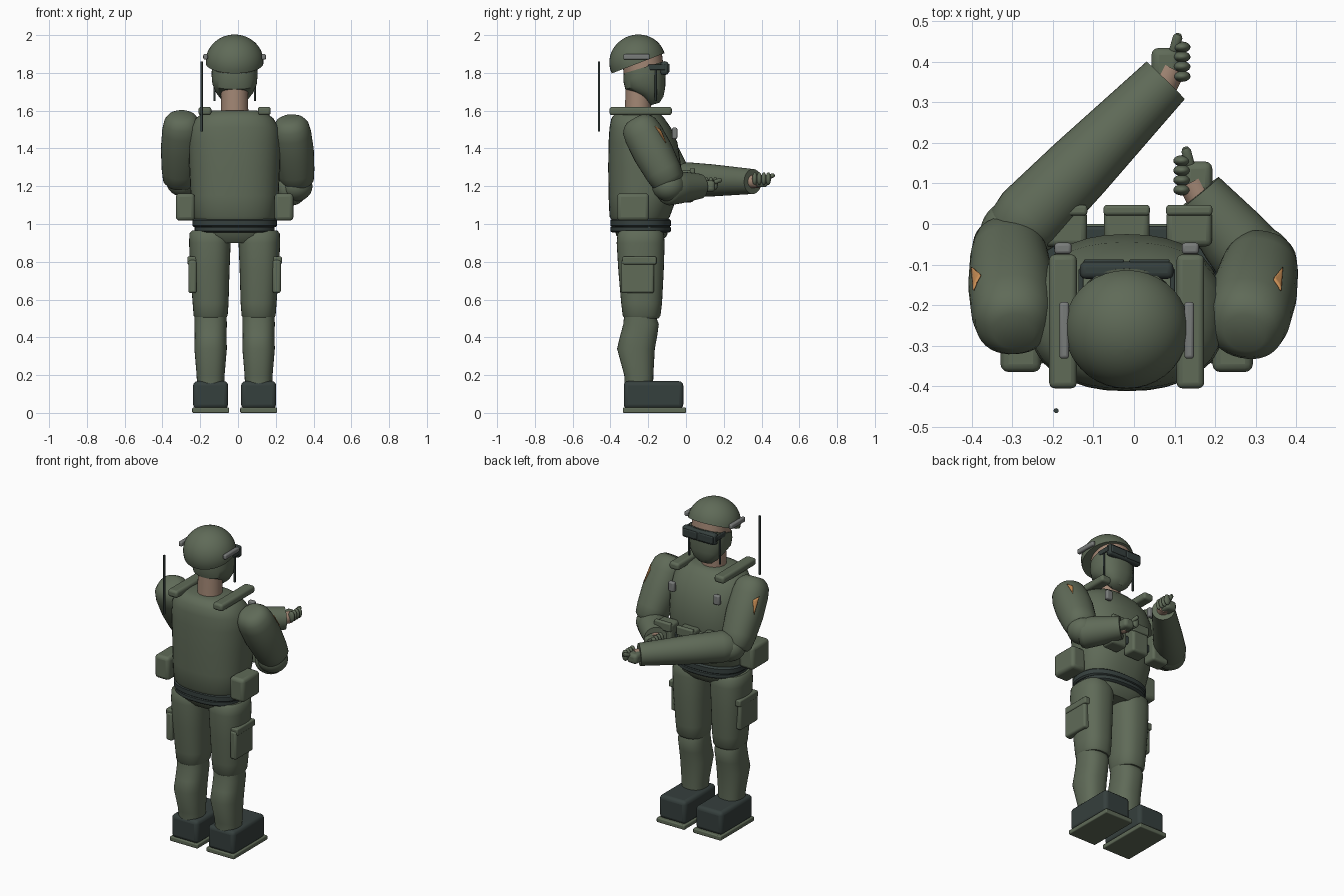
import bpy, math
from mathutils import Vector, Matrix

cube = bpy.data.objects.get("Cube")
if cube:
    bpy.data.objects.remove(cube)


def material(name, rgb):
    m = bpy.data.materials.new(name)
    m.use_nodes = True
    m.diffuse_color = (*rgb, 1)
    m.node_tree.nodes["Principled BSDF"].inputs["Base Color"].default_value = (*rgb, 1)
    return m


GREEN = material("olive green", (0.115, 0.145, 0.097))
DARK = material("dark slate", (0.036, 0.05, 0.047))
SKIN = material("skin", (0.36, 0.24, 0.175))
GREY = material("grey", (0.19, 0.2, 0.195))
ORANGE = material("orange", (0.58, 0.27, 0.09))
CX = -0.018          # symmetry plane of the body
SIDES = (("left", 1), ("right", -1))


def make(name, verts, faces, mat, matrix=None, angle=40):
    mesh = bpy.data.meshes.new(name)
    mesh.from_pydata(verts, [], faces)
    mesh.materials.append(mat)
    obj = bpy.data.objects.new(name, mesh)
    bpy.context.collection.objects.link(obj)
    if matrix:
        obj.matrix_world = matrix
    for o in bpy.context.selected_objects:
        o.select_set(False)
    obj.select_set(True)
    bpy.context.view_layer.objects.active = obj
    bpy.ops.object.shade_smooth_by_angle(angle=math.radians(angle))
    return obj


def loft(name, rings, mat, power=2.0, shear=0.0, matrix=None, n=36):
    """Rings are (height, centre x, centre y, radius x, radius y)."""
    verts = []
    for z, cx, cy, rx, ry in rings:
        for i in range(n):
            a = math.tau * i / n
            c, s = math.cos(a), math.sin(a)
            x = rx * math.copysign(abs(c) ** (2 / power), c)
            y = ry * math.copysign(abs(s) ** (2 / power), s)
            verts.append((cx + x, cy + y, z + shear * y))
    faces = [(k * n + i, k * n + (i + 1) % n, (k + 1) * n + (i + 1) % n, (k + 1) * n + i)
             for k in range(len(rings) - 1) for i in range(n)]
    last = (len(rings) - 1) * n
    faces += [tuple(reversed(range(n))), tuple(range(last, last + n))]
    return make(name, verts, faces, mat, matrix)


def limb(name, start, end, profile, mat, power=2.0):
    """Round tube; the profile holds (fraction along, radius)."""
    start, end = Vector(start), Vector(end)
    axis = end - start
    matrix = Matrix.Translation(start) @ axis.to_track_quat("Z", "Y").to_matrix().to_4x4()
    rings = [(t * axis.length, 0, 0, r, r) for t, r in profile]
    return loft(name, rings, mat, power, matrix=matrix)


def box(name, centre, size, mat, bevel=0.012, tilt=0.0):
    x, y, z = (s / 2 for s in size)
    verts = [(i * x, j * y, k * z) for k in (-1, 1) for j in (-1, 1) for i in (-1, 1)]
    faces = [(0, 2, 3, 1), (4, 5, 7, 6), (0, 1, 5, 4), (2, 6, 7, 3), (0, 4, 6, 2), (1, 3, 7, 5)]
    matrix = Matrix.Translation(centre) @ Matrix.Rotation(tilt, 4, "X")
    obj = make(name, verts, faces, mat, matrix)
    mod = obj.modifiers.new("rounded edges", "BEVEL")
    mod.width, mod.segments = min(bevel, min(size) * 0.45), 3
    return obj


def blob(name, centre, radii, mat, tilt=0.0, start=-90):
    """Ellipsoid, or a dome when it starts at latitude zero."""
    rings = []
    for k in range(13):
        a = math.radians(start + (89.5 - start) * k / 12)
        r = max(math.cos(a), 0.01)
        rings.append((radii[2] * math.sin(a), 0, 0, radii[0] * r, radii[1] * r))
    matrix = Matrix.Translation(centre) @ Matrix.Rotation(tilt, 4, "X")
    return loft(name, rings, mat, matrix=matrix)


# Helmet and head
TILT = math.radians(21)
blob("helmet", (CX, -0.257, 1.86), (0.153, 0.15, 0.142), GREEN, TILT, start=-4)
loft("head", [(1.78, CX, -0.22, 0.112, 0.104), (1.9, CX, -0.235, 0.112, 0.104)], SKIN, 2.2, 0.3)
loft("face_mask", [(1.635, CX, -0.165, 0.04, 0.025), (1.66, CX, -0.165, 0.07, 0.045),
                   (1.70, CX, -0.18, 0.1, 0.07), (1.745, CX, -0.215, 0.118, 0.106),
                   (1.79, CX, -0.22, 0.122, 0.112), (1.83, CX, -0.22, 0.12, 0.11)],
     GREEN, 2.3, 0.3)
loft("neck", [(1.56, CX, -0.255, 0.073, 0.07), (1.76, CX, -0.25, 0.07, 0.068)], SKIN)
box("goggles", (CX, -0.114, 1.825), (0.23, 0.042, 0.07), DARK, 0.014)
for side, s in SIDES:
    box(side + "_lens", (CX + s * 0.056, -0.093, 1.825), (0.1, 0.012, 0.045), DARK, 0.005)
    box(side + "_goggle_arm", (CX + s * 0.113, -0.155, 1.83), (0.012, 0.09, 0.03), DARK, 0.004)
    box(side + "_chin_strap", (CX + s * 0.107, -0.16, 1.745), (0.011, 0.011, 0.19), DARK, 0.003)
    box(side + "_helmet_rail", (CX + s * 0.154, -0.262, 1.885), (0.024, 0.14, 0.03), GREY, 0.008)
limb("antenna", (-0.192, -0.46, 1.49), (-0.192, -0.46, 1.86), [(0, 0.006), (1, 0.006)], DARK)

# Vest, belt and hips
vest = [(1.015, 0.205, -0.39, -0.1), (1.04, 0.222, -0.405, -0.085), (1.15, 0.233, -0.41, -0.045),
        (1.3, 0.24, -0.412, -0.025), (1.43, 0.244, -0.41, -0.045), (1.51, 0.235, -0.405, -0.08),
        (1.56, 0.205, -0.395, -0.115), (1.59, 0.165, -0.37, -0.145), (1.6, 0.12, -0.34, -0.17)]
loft("vest", [(z, CX, (b + f) / 2, rx, (f - b) / 2) for z, rx, b, f in vest], GREEN, 2.35)
for name, z, h, r in (("belt", 1.005, 0.022, 0.224), ("belt_trim", 0.972, 0.018, 0.212)):
    loft(name, [(z - h, CX, -0.24, r - 0.008, 0.15), (z - h + 0.008, CX, -0.24, r, 0.16),
                (z + h - 0.008, CX, -0.24, r, 0.16), (z + h, CX, -0.24, r - 0.008, 0.15)], DARK, 2.4)
loft("hips", [(0.9, CX, -0.235, 0.15, 0.1), (0.94, CX, -0.235, 0.2, 0.135),
              (0.99, CX, -0.235, 0.212, 0.145)], GREEN, 2.5)
box("pouch_strap", (CX, -0.035, 1.2), (0.36, 0.06, 0.05), DARK, 0.008)
for i, (name, y) in enumerate((("right", -0.005), ("middle", 0.0), ("left", -0.005))):
    x = CX + (i - 1) * 0.154
    box(name + "_front_pouch", (x, y - 0.005, 1.2), (0.112, 0.09, 0.17), GREEN, 0.014)
    box(name + "_front_pouch_flap", (x, 0.034, 1.27), (0.114, 0.026, 0.055), GREEN, 0.008)
for side, s in SIDES:
    box(side + "_shoulder_strap", (CX + s * 0.157, -0.24, 1.598), (0.068, 0.33, 0.044), GREEN, 0.014)
    box(side + "_strap_clip", (CX + s * 0.157, -0.06, 1.48), (0.042, 0.028, 0.06), GREY, 0.008)
    box(side + "_hip_pouch", (CX + s * 0.261, -0.28, 1.09), (0.1, 0.17, 0.145), GREEN, 0.02)

# Legs and boots
thigh = [(0.5, 0.127, -0.235, 0.08, 0.09), (0.515, 0.127, -0.235, 0.09, 0.1),
         (0.58, 0.127, -0.235, 0.095, 0.108), (0.75, 0.131, -0.238, 0.104, 0.12),
         (0.9, 0.131, -0.24, 0.11, 0.127), (0.95, 0.131, -0.24, 0.108, 0.122),
         (0.965, 0.131, -0.24, 0.095, 0.11)]
calf = [(0.14, 0.127, -0.25, 0.072, 0.076), (0.2, 0.127, -0.25, 0.074, 0.077),
        (0.34, 0.127, -0.265, 0.086, 0.1), (0.41, 0.127, -0.25, 0.084, 0.098),
        (0.47, 0.127, -0.238, 0.086, 0.094), (0.52, 0.127, -0.245, 0.084, 0.082)]
for side, s in SIDES:
    for name, rings in (("thigh", thigh), ("calf", calf)):
        loft(f"{side}_{name}", [(z, CX + s * x, y, rx, ry) for z, x, y, rx, ry in rings], GREEN, 2.4)
    box(side + "_boot", (CX + s * 0.127, -0.172, 0.095), (0.185, 0.315, 0.145), DARK, 0.022)
    box(side + "_sole", (CX + s * 0.127, -0.167, 0.014), (0.195, 0.335, 0.028), GREEN, 0.006)
    box(side + "_thigh_pouch", (CX + s * 0.223, -0.257, 0.722), (0.044, 0.175, 0.175), GREEN, 0.012)
    box(side + "_thigh_pouch_flap", (CX + s * 0.225, -0.247, 0.807), (0.05, 0.18, 0.042), GREEN, 0.008)

# Arms: shoulder, elbow, wrist
arms = {"left": ((0.275, -0.265, 1.55), (0.315, -0.085, 1.21), (0.3, -0.1, 1.19), (0.158, 0.074, 1.2)),
        "right": ((-0.295, -0.26, 1.57), (-0.31, -0.045, 1.215), (-0.275, -0.005, 1.235),
                  (0.078, 0.354, 1.225))}
for side, s in SIDES:
    shoulder, elbow, start, wrist = arms[side]
    upper = limb(side + "_upper_arm", shoulder, elbow,
                 [(-0.02, 0.05), (0.02, 0.075), (0.09, 0.094), (0.22, 0.103), (0.5, 0.106),
                  (0.8, 0.097), (0.95, 0.088), (1.0, 0.07)], GREEN, 2.2)
    limb(side + "_forearm", start, wrist,
         [(-0.1, 0.06), (-0.05, 0.082), (0.05, 0.092), (0.4, 0.085), (1, 0.066)], GREEN)
    wx, wy, wz = wrist
    blob(side + "_elbow", Vector(start).lerp(Vector(elbow), 0.5), (0.087, 0.087, 0.08), GREEN)

    # Gloved hand with curled fingers
    limb(side + "_wrist", wrist, (wx - s * 0.015, wy + 0.03, wz), [(-0.5, 0.035), (1, 0.035)], SKIN)
    box(side + "_palm", (wx, wy + 0.04, wz), (0.07, 0.08, 0.06), GREEN, 0.018)
    for i in range(4):
        blob(f"{side}_finger_{i + 1}", (wx - s * 0.04, wy + 0.01 + i * 0.024, wz + 0.015),
             (0.021, 0.0135, 0.034), GREEN)
    limb(side + "_thumb", (wx - s * 0.02, wy + 0.075, wz + 0.02), (wx - s * 0.032, wy + 0.114, wz + 0.035),
         [(0, 0.011), (0.8, 0.012), (1, 0.007)], GREEN)

    # Shoulder patch: a thin triangular plate laid on the sleeve
    n, verts, index = 6, [], {}
    for j in range(n + 1):
        for i in range(j + 1):
            index[i, j] = len(verts)
            verts.append((s * 0.385 + CX, -0.105 - 0.055 * i / n, 1.43 + 0.09 * j / n))
    faces = [(index[i, j], index[i, j + 1], index[i + 1, j + 1]) for j in range(n) for i in range(j + 1)]
    faces += [(index[i, j], index[i + 1, j + 1], index[i + 1, j]) for j in range(n) for i in range(j)]
    patch = make(side + "_shoulder_patch", verts, faces, ORANGE)
    wrap = patch.modifiers.new("lay on sleeve", "SHRINKWRAP")
    wrap.target, wrap.offset = upper, 0.004
    patch.modifiers.new("thickness", "SOLIDIFY").thickness = 0.004
